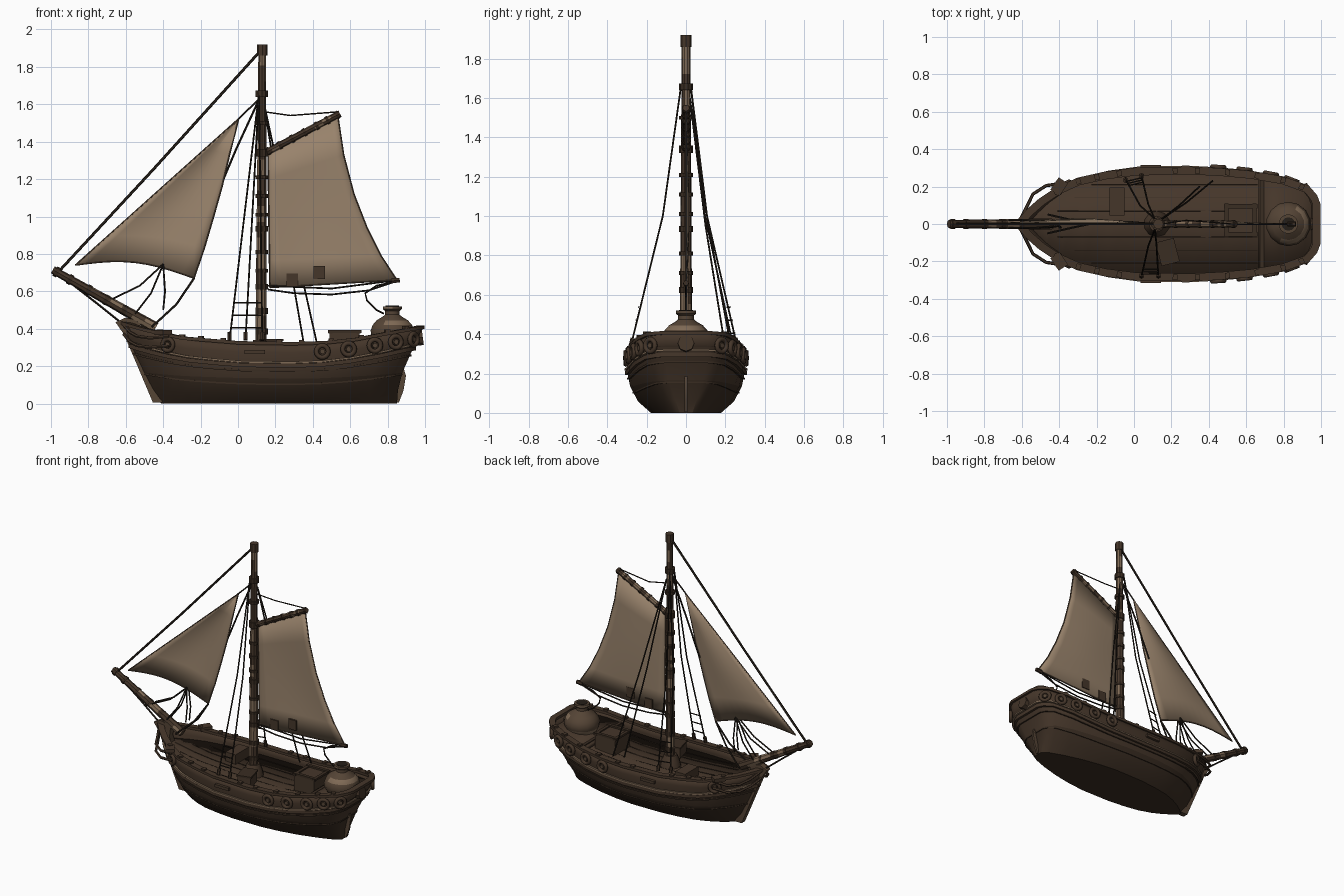
import bpy, bmesh, math, random
from mathutils import Vector, Matrix
if "Cube" in bpy.data.objects:
    bpy.data.objects.remove(bpy.data.objects["Cube"])
rng = random.Random(4)

def material(name, rgb):
    m = bpy.data.materials.new(name)
    m.use_nodes = True
    m.diffuse_color = (*rgb, 1)
    m.node_tree.nodes["Principled BSDF"].inputs["Base Color"].default_value = (*rgb, 1)
    return m

WOOD = material("brown wood", (.060, .037, .023))
DARK = material("dark wood", (.042, .026, .016))
ROPE = material("dark rope", (.018, .013, .009))
PALE = material("pale worn wood", (.21, .142, .09))
SAIL = material("tan canvas", (.315, .225, .148))
CLAY = material("brown clay", (.09, .058, .036))

def finish(name, bm, *mats):
    bmesh.ops.recalc_face_normals(bm, faces=bm.faces)
    me = bpy.data.meshes.new(name)
    for m in mats:
        me.materials.append(m)
    bm.to_mesh(me)
    bm.free()
    ob = bpy.data.objects.new(name, me)
    bpy.context.collection.objects.link(ob)
    bpy.ops.object.select_all(action='DESELECT')
    ob.select_set(True)
    bpy.context.view_layer.objects.active = ob
    bpy.ops.object.shade_smooth_by_angle(angle=math.radians(35))
    return ob

def solidify(ob, thickness, offset=-1):
    mod = ob.modifiers.new("thickness", 'SOLIDIFY')
    mod.thickness, mod.offset = thickness, offset

def bridge(bm, a, b):
    n = len(a)
    return [bm.faces.new((a[i], a[(i + 1) % n], b[(i + 1) % n], b[i])) for i in range(n)]

def tube(name, pts, radius, mat, sides=6, worn=0):
    """Round sweep along points; worn = share of segments with a pale patch over part of the girth."""
    pts = [Vector(p) for p in pts]
    radii = radius if isinstance(radius, list) else [radius] * len(pts)
    whole = (pts[-1] - pts[0]).normalized()
    ref = Vector((1, 0, 0)) if abs(whole.z) > .8 else Vector((0, 0, 1))
    bm, rings = bmesh.new(), []
    for i, (p, r) in enumerate(zip(pts, radii)):
        t = (pts[min(i + 1, len(pts) - 1)] - pts[max(i - 1, 0)]).normalized()
        a = t.cross(ref).normalized()
        b = t.cross(a)
        ang = [math.tau * k / sides for k in range(sides)]
        rings.append([bm.verts.new(p + (a * math.cos(q) + b * math.sin(q)) * r) for q in ang])
    for r0, r1 in zip(rings, rings[1:]):
        start = rng.randrange(sides) if rng.random() < worn else None
        for k, f in enumerate(bridge(bm, r0, r1)):
            f.material_index = int(start is not None and (k - start) % sides < sides * .45)
    bm.faces.new(rings[0])
    bm.faces.new(rings[-1])
    return finish(name, bm, mat, PALE)

def box(name, loc, size, mat, turn=0):
    bm = bmesh.new()
    mtx = Matrix.Translation(loc) @ Matrix.Rotation(turn, 4, 'Z') @ Matrix.Diagonal((*size, 1))
    bmesh.ops.create_cube(bm, size=1, matrix=mtx)
    finish(name, bm, mat)

def slab(name, shape, half, mat):
    bm = bmesh.new()
    a, b = ([bm.verts.new((x, y, z)) for x, z in shape] for y in (-half, half))
    bridge(bm, a, b)
    bm.faces.new(a)
    bm.faces.new(b)
    finish(name, bm, mat)

def ring(name, loc, axis, major, minor, mat):
    bpy.ops.mesh.primitive_torus_add(major_radius=major, minor_radius=minor, major_segments=14, minor_segments=6,
                                     location=loc, rotation=Vector(axis).to_track_quat('Z', 'Y').to_euler())
    bpy.context.object.name = name
    bpy.context.object.data.materials.append(mat)
    bpy.ops.object.shade_smooth()

def lookup(table, t):
    for a, b in zip(table, table[1:]):
        if t <= b[0]:
            k = max(0, (t - a[0]) / (b[0] - a[0]))
            return [p + (q - p) * k for p, q in zip(a[1:], b[1:])]
    return list(table[-1][1:])

# Hull lines: height share -> bow x, stern x, half width, stern narrowing; plan outline; sheer height
ROWS = [(0, -.41, .85, .18, .5), (.18, -.46, .855, .245, .36), (.42, -.51, .878, .285, .15),
        (.68, -.565, .925, .30, 0), (.85, -.595, .963, .302, 0), (1, -.62, .985, .295, 0)]
PLAN = [(0, .03), (.035, .24), (.075, .43), (.13, .63), (.2, .8), (.29, .91), (.39, .98), (.57, 1),
        (.68, .97), (.78, .92), (.885, .82), (.965, .66), (.99, .5), (1, .36)]
SHEER = [(-.65, .44), (-.5, .395), (-.3, .35), (0, .325), (.4, .318), (.65, .345), (.85, .385), (1, .41)]
US = [p[0] for p in PLAN]

def sheer(x):
    return lookup(SHEER, x)[0]

def hull_point(f, u, side):
    xb, xs, w, narrow = lookup(ROWS, f)
    x = xb + (xs - xb) * u
    w *= 1 - narrow * (max(0, u - .5) / .5) ** 2
    return Vector((x, side * w * lookup(PLAN, u)[0], f * sheer(x)))

def outline(f, rise=0):
    def at(u, side):
        return hull_point(f + rise * (2 * u - 1) ** 2, u, side)
    return [at(u, -1) for u in US] + [at(u, 1) for u in reversed(US)]

def beside(x, f, side):
    xb, xs = lookup(ROWS, f)[:2]
    u = (x - xb) / (xs - xb)
    t = hull_point(f, min(u + .03, 1), side) - hull_point(f, u - .03, side)
    return hull_point(f, u, side), Vector((t.y, -t.x, 0)).normalized() * -side

# Hull shell, darker below the wale
bm = bmesh.new()
loops = [[bm.verts.new(p) for p in outline(r[0])] for r in ROWS]
for i, (a, b) in enumerate(zip(loops, loops[1:])):
    for f in bridge(bm, a, b):
        f.material_index = int(i < 2)
bm.faces.new(loops[0]).material_index = 1
solidify(finish("hull", bm, WOOD, DARK), .022)

def band(name, f, out, inn, half, mat, rise=0):
    pts = outline(f, rise)
    bm, sect = bmesh.new(), []
    for i, p in enumerate(pts):
        t = pts[(i + 1) % len(pts)] - pts[i - 1]
        side = Vector((t.y, -t.x, 0)).normalized()
        sect.append([bm.verts.new(p + side * d + Vector((0, 0, h)))
                     for d, h in ((out, -half), (out, half), (-inn, half), (-inn, -half))])
    for i in range(len(sect)):
        bridge(bm, sect[i - 1], sect[i])
    finish(name, bm, mat)

band("gunwale_cap", 1, .012, .03, .009, WOOD)
band("upper_wale", .63, .012, .005, .011, WOOD, .11)
band("wale_trim", .684, .012, .005, .005, PALE, .11)
band("lower_wale", .54, .007, .005, .005, DARK, .11)
band("bilge_strake", .32, .004, .005, .004, DARK, .08)

# Decks and plank seams
for name, f, u0 in (("main_deck", .82, .01), ("quarter_deck", .92, .81)):
    bm = bmesh.new()
    pairs = [[bm.verts.new(hull_point(f, u, s) * .985) for s in (-1, 1)] for u in [u0] + [u for u in US if u > u0]]
    for (a, b), (c, d) in zip(pairs, pairs[1:]):
        bm.faces.new((a, c, d, b))
    solidify(finish(name, bm, WOOD), .03)
for y in (-.21, -.14, -.07, 0, .07, .14, .21):
    xs = [-.5 + abs(y) * 1.3 + j * (1.16 - abs(y) * 1.3) / 8 for j in range(9)]
    tube("deck_seam", [(x, y, .815 * sheer(x)) for x in xs], .002, DARK, 4)
box("quarter_deck_step", (.685, 0, .30), (.02, .5, .05), DARK)

# Stem, rudder, stern panel
slab("stem", [(-.455, .005), (-.38, .005), (-.53, .36), (-.52, .44), (-.60, .46), (-.655, .435),
              (-.61, .37), (-.55, .23)], .02, CLAY)
slab("rudder", [(.80, .005), (.86, .005), (.885, .07), (.898, .15), (.885, .19), (.85, .20)], .007, CLAY)
tube("stern_roundel", [(.95, 0, .35), (.988, 0, .355)], .042, WOOD, 8)

# Side fenders, timberheads, chainplates, bow head rails
for s in (-1, 1):
    for x in (-.37, .45, .59, .73, .84, .93):
        p, n = beside(x, .86, s)
        ring("fender", p + n * .012, n, .032, .013, WOOD)
        tube("fender_hub", [p, p + n * .018], .014, CLAY, 8)
    for x in (-.42, -.3, -.2, -.08, .22, .34, .5, .66, .8, .9):
        p, n = beside(x, 1, s)
        box("timberhead", p - n * .008 + Vector((0, 0, .01)), (.03, .026, .02), WOOD, math.atan2(n.y, n.x))
    box("chainplate", (.09, s * .302, .275), (.11, .026, .02), WOOD)
    box("cathead", (-.40, s * .20, .38), (.06, .08, .025), WOOD, s * -.6)
    for d in (0, .05):
        tube("head_rail", [(-.37, s * .22, .36 - d), (-.47, s * .205, .35 - d), (-.54, s * .16, .36 - d),
                           (-.575, s * .09, .38 - d), (-.61, s * .02, .42 - d)], .009, WOOD)

# Bowsprit and gaff with lashings
def spar(name, a, b, radii, grip, spots):
    a, b = Vector(a), Vector(b)
    tube(name, [a.lerp(b, k / 9) for k in range(10)], radii, WOOD, 8, .6)
    for k in spots:
        tube(name + "_lashing", [a.lerp(b, k), a.lerp(b, k + .035)], grip, DARK, 8)

spar("bowsprit", (-.99, 0, .715), (-.44, 0, .405), [.021 + .001 * k for k in range(10)], .028, (.02, .15, .33, .5, .68, .82))
spar("gaff", (.135, 0, 1.335), (.545, 0, 1.55), .018, .022, (.05, .2, .36, .52, .68, .82, .95))

# Mast with bands
MX = .122
zs = [.22 + k * .0835 for k in range(21)]
tube("mast", [(MX + .004 * z, 0, z) for z in zs], [.034 - .0065 * z for z in zs], WOOD, 10, .65)
tube("mast_collar", [(MX, 0, .26), (MX, 0, .30), (MX, 0, .34)], [.07, .06, .042], WOOD, 10)
tube("mast_cap", [(MX + .008, 0, 1.86), (MX + .008, 0, 1.92)], .028, WOOD, 8)
for z, h in ((1.64, .035), (1.49, .02), (1.32, .04), (1.2, .02), (1.1, .02), (1.0, .02), (.92, .03),
             (.8, .02), (.7, .02), (.61, .03), (.48, .03), (.37, .03)):
    tube("mast_band", [(MX + .005, 0, z), (MX + .005, 0, z + h)], .035, DARK, 10)

# Sails with edge ropes
def sail(name, luff, leech, billow, arch, cols=10):
    def at(s, r):
        t = r / (len(luff) - 1)
        x, z = (p + (q - p) * s for p, q in zip(luff[r], leech[r]))
        bulge = math.sin(math.pi * s)
        return Vector((x, billow * bulge * (.25 + math.sin(math.pi * t)), z + arch * bulge * t ** 3))
    grid = [[at(c / cols, r) for c in range(cols + 1)] for r in range(len(luff))]
    bm = bmesh.new()
    vs = [[bm.verts.new(p) for p in row] for row in grid]
    for r0, r1 in zip(vs, vs[1:]):
        for c in range(cols):
            bm.faces.new((r0[c], r0[c + 1], r1[c + 1], r1[c]))
    solidify(finish(name, bm, SAIL), .004, 0)
    for edge in (grid[-1], [r[0] for r in grid], [r[-1] for r in grid]):
        tube(name + "_edge_rope", edge, .004, CLAY, 5)

sail("mainsail", [(.16 + .002 * k, 1.345 - .145 * k) for k in range(6)],
     [(.535, 1.53), (.565, 1.33), (.62, 1.12), (.69, .94), (.765, .79), (.85, .66)], .012, 0)
sail("jib", [(-.174 * k, 1.52 - .156 * k) for k in range(6)],
     [(.003, 1.52), (-.045, 1.33), (-.085, 1.16), (-.13, 1.0), (-.18, .83), (-.235, .67)], .022, .05)
for x, z in ((.29, .66), (.435, .70)):
    box("sail_patch", (x, .003, z), (.06, .018, .07), WOOD)
tube("clew_block", [(.82, 0, .655), (.865, 0, .66)], .014, DARK)

# Rigging
def rope(name, *pts, r=.005):
    tube(name, pts, r, ROPE, 5)

rope("forestay", (.11, 0, 1.875), (-.45, 0, 1.255), (-.95, 0, .715), r=.008)
rope("bobstay", (-.94, 0, .68), (-.76, 0, .54), (-.61, 0, .42), r=.006)
rope("inner_stay", (.11, 0, 1.62), (-.01, .01, 1.36), (-.12, .015, 1.10), r=.006)
for y in (-.01, .01):
    rope("jib_sheet", (-.235, 0, .67), (-.33, y * 2, .53), (-.46, y * 5, .41), r=.006)
    for x, z in ((-.67, .56), (-.55, .48), (-.40, .50)):
        rope("jib_gathering_line", (-.40, y, .745), (x / 2 - .19, y * 2, z / 2 + .35), (x, y * 2, z))
rope("jib_halyard", (.115, 0, 1.63), (0, 0, 1.52))
rope("foot_rope", (.16, 0, .61), (.3, 0, .59), (.5, 0, .583), (.7, 0, .605), (.85, 0, .655))
rope("outhaul", (.16, 0, .63), (.5, 0, .615), (.85, 0, .66))
rope("tail_rope", (.85, 0, .655), (.74, 0, .63), (.68, 0, .59), (.69, 0, .55), (.74, 0, .50), (.78, 0, .48))
rope("topping_lift", (.14, 0, 1.56), (.28, .02, 1.54), (.54, 0, 1.56), r=.004)
for s, feet in ((-1, ((.04, -.28), (.13, -.28))), (1, ((-.045, .24), (.04, .26)))):
    top = Vector((MX - .01, s * .025, 1.66))
    feet = [Vector((x, y, .34)) for x, y in feet]
    for p in feet:
        rope("shroud", top, top.lerp(p, .5) - Vector((0, s * .035, 0)), p)
        tube("deadeye", [p, p + Vector((0, -s * .01, .04))], .012, DARK)
    for k in (.85, .90, .95):
        rope("ratline", top.lerp(feet[0], k), top.lerp(feet[1], k), r=.004)
for x, y in ((.35, .2), (.42, .23)):
    rope("backstay", (.14, .02, 1.6), (x * .55 + .05, y * .5, .95), (x, y, .33))

# Deck cargo and fittings
box("crate", (.57, .02, .325), (.16, .17, .11), WOOD)
for d in (-1, 1):
    box("crate_slat", (.57, .02 + d * .075, .385), (.18, .022, .014), DARK)
    box("crate_slat", (.57 + d * .075, .02, .382), (.022, .18, .014), DARK)
box("fore_hatch", (-.09, .12, .30), (.08, .15, .07), WOOD)
box("side_chest", (.18, -.15, .30), (.09, .12, .07), WOOD, .25)
box("side_chest_lid", (.18, -.15, .34), (.10, .13, .012), DARK, .25)

# Large clay jar on the quarter deck
JAR = [(.30, .07), (.33, .098), (.36, .114), (.39, .119), (.42, .108), (.445, .086), (.465, .052),
       (.475, .04), (.495, .04), (.505, .052), (.52, .052)]
tube("jar", [(.825, 0, z) for z, r in JAR], [r for z, r in JAR], CLAY, 14, .25)
tube("jar_mouth", [(.825, 0, .515), (.825, 0, .523)], .036, ROPE, 12)
